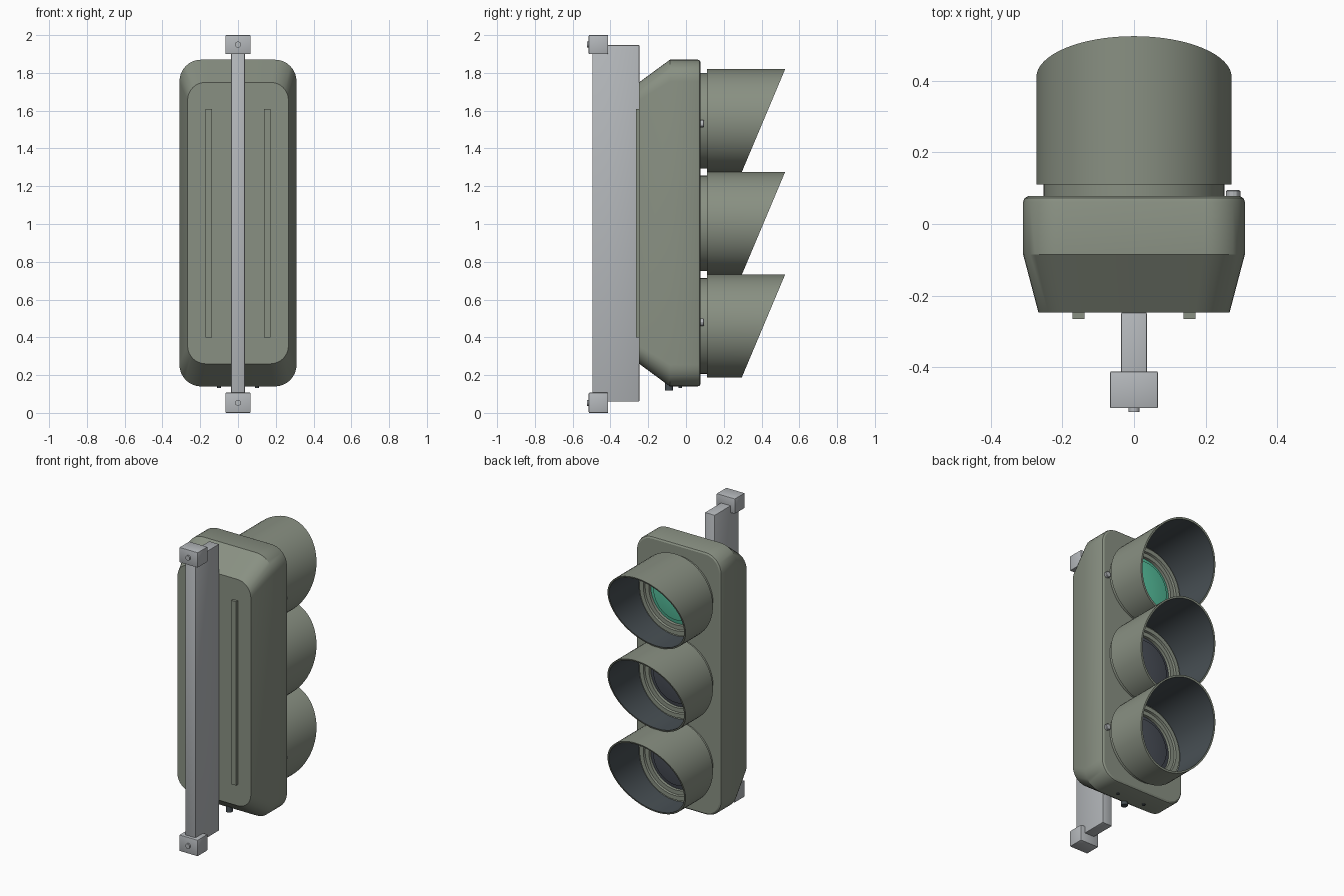
import bpy, bmesh, math
from mathutils import Vector

if "Cube" in bpy.data.objects:
    bpy.data.objects.remove(bpy.data.objects["Cube"], do_unlink=True)


def material(name, r, g, b):
    m = bpy.data.materials.new(name)
    m.use_nodes = True
    m.diffuse_color = (r, g, b, 1)
    bsdf = next(n for n in m.node_tree.nodes if n.type == 'BSDF_PRINCIPLED')
    bsdf.inputs["Base Color"].default_value = (r, g, b, 1)
    bsdf.inputs["Roughness"].default_value = 0.6
    return m


OLIVE = material("olive grey paint", 0.25, 0.28, 0.225)
METAL = material("light grey metal", 0.46, 0.48, 0.50)
DARK = material("dark visor lining", 0.065, 0.08, 0.09)
SMOKE = material("unlit dark lens", 0.07, 0.08, 0.10)
GREEN = material("green lens", 0.10, 0.56, 0.36)


def finish(name, bm, mats, angle=30):
    bmesh.ops.recalc_face_normals(bm, faces=bm.faces)
    me = bpy.data.meshes.new(name)
    bm.to_mesh(me)
    bm.free()
    for m in mats:
        me.materials.append(m)
    me.shade_smooth()
    me.set_sharp_from_angle(angle=math.radians(angle))
    ob = bpy.data.objects.new(name, me)
    bpy.context.scene.collection.objects.link(ob)
    return ob


def loft(bm, rings, cap_start=False, cap_end=False, closed=False):
    """Skin a list of equal-length point loops; returns the bands of faces."""
    loops = [[bm.verts.new(p) for p in ring] for ring in rings]
    n = len(loops[0])
    pairs = list(zip(loops, loops[1:]))
    if closed:
        pairs.append((loops[-1], loops[0]))
    bands = [[bm.faces.new((a[i], a[(i + 1) % n], b[(i + 1) % n], b[i]))
              for i in range(n)] for a, b in pairs]
    if cap_start:
        bm.faces.new(loops[0])
    if cap_end:
        bm.faces.new(loops[-1])
    return bands


def circle(r, y, zc, n=64, xc=0.0):
    """Loop around the y axis; y may be a function of height."""
    pts = []
    for i in range(n):
        a = math.tau * i / n
        z = zc + r * math.sin(a)
        pts.append(Vector((xc + r * math.cos(a), y(z) if callable(y) else y, z)))
    return pts


def rounded_rect(y, hx, hz, r, zc=1.005, steps=8):
    pts = []
    for q, (sx, sz) in enumerate(((1, 1), (-1, 1), (-1, -1), (1, -1))):
        for k in range(steps + 1):
            a = math.pi / 2 * (q + k / steps)
            pts.append(Vector((sx * (hx - r) + r * math.cos(a), y,
                               zc + sz * (hz - r) + r * math.sin(a))))
    return pts


def box(name, lo, hi, mat, bevel=0.0):
    bm = bmesh.new()
    bmesh.ops.create_cube(bm, size=1)
    for v in bm.verts:
        v.co = [(a + b) / 2 + c * (b - a) for a, b, c in zip(lo, hi, v.co)]
    if bevel:
        bmesh.ops.bevel(bm, geom=bm.edges[:], offset=bevel, segments=2,
                        profile=0.5, affect='EDGES')
    return finish(name, bm, [mat])


def lathe(name, profile, zc, mat, xc=0.0, n=64, cap_end=True, cap_start=False):
    bm = bmesh.new()
    loft(bm, [circle(r, y, zc, n, xc) for r, y in profile], cap_start, cap_end)
    return finish(name, bm, [mat])


# Housing: tapered back, straight sides, softened front edge
bm = bmesh.new()
loft(bm, [rounded_rect(*s) for s in (
    (-0.248, 0.267, 0.745, 0.095), (-0.085, 0.31, 0.865, 0.115),
    (0.062, 0.31, 0.865, 0.115), (0.072, 0.306, 0.861, 0.111),
    (0.078, 0.296, 0.851, 0.101))], True, True)
finish("housing", bm, [OLIVE])

# Raised ribs on the back panel
for side, x in (("right", -0.155), ("left", 0.155)):
    box(side + "_rib", (x - 0.017, -0.266, 0.4), (x + 0.017, -0.24, 1.61), OLIVE)

# Signal heads: collar, lens and slanted visor
RADIUS, WALL = 0.273, 0.011
for label, zc, lens in (("top", 1.547, GREEN), ("middle", 1.003, SMOKE),
                        ("bottom", 0.46, SMOKE)):
    lathe(label + "_collar", [(0.253, 0.07), (0.253, 0.122), (0.225, 0.122),
                              (0.222, 0.108), (0.195, 0.108), (0.193, 0.085)],
          zc, OLIVE, cap_end=False)
    lathe(label + "_lens", [(0.194, 0.09), (0.168, 0.096), (0.166, 0.104),
                            (0.12, 0.112), (0.06, 0.117), (0.01, 0.118)], zc, lens)

    def slant(z, zc=zc):
        return 0.41 + (z - zc) / RADIUS * 0.115

    bm = bmesh.new()
    bands = loft(bm, [circle(RADIUS, 0.11, zc), circle(RADIUS, slant, zc),
                      circle(RADIUS - WALL, slant, zc),
                      circle(RADIUS - WALL, 0.115, zc),
                      circle(0.25, 0.112, zc)], closed=True)
    for f in bands[2]:
        f.material_index = 1
    finish(label + "_visor", bm, [OLIVE, DARK])

# Door hinge screws
for label, z in (("upper", 1.53), ("lower", 0.48)):
    lathe(label + "_door_screw", [(0.02, 0.07), (0.02, 0.092), (0.016, 0.095)],
          z, METAL, xc=0.277, n=12)

# Latch and drain studs under the housing
for name, x, y, r, low in (("bottom_latch", 0, -0.09, 0.021, 0.118),
                           ("right_drain_stud", -0.1, -0.03, 0.01, 0.133),
                           ("left_drain_stud", 0.1, -0.03, 0.01, 0.133)):
    bm = bmesh.new()
    loft(bm, [[Vector((x + r * math.cos(math.tau * i / 16),
                       y + r * math.sin(math.tau * i / 16), z))
               for i in range(16)] for z in (0.16, low)], True, True)
    finish(name, bm, [DARK])

# Mounting bar with clamp blocks and bolts
box("mounting_bar", (-0.036, -0.495, 0.06), (0.036, -0.247, 1.947), METAL, 0.004)
for label, lo, hi in (("top", 1.9, 2.0), ("bottom", 0.0, 0.107)):
    box(label + "_clamp_block", (-0.067, -0.515, lo), (0.067, -0.412, hi),
        METAL, 0.004)
    lathe(label + "_clamp_bolt", [(0.016, -0.5), (0.016, -0.525)],
          (lo + hi) / 2, METAL, n=16)
